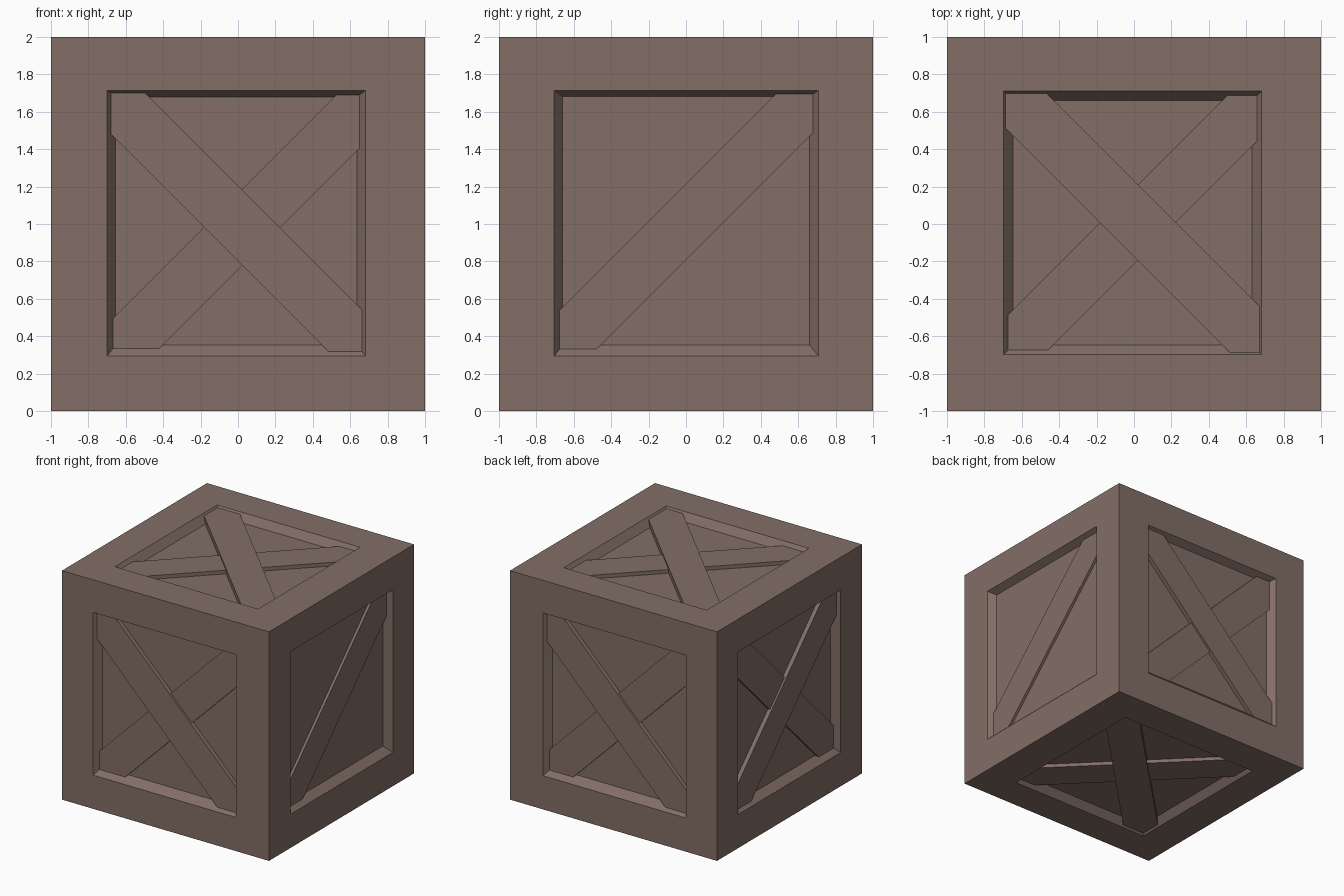
import bpy, bmesh
from mathutils import Vector

if "Cube" in bpy.data.objects:
    bpy.data.objects.remove(bpy.data.objects["Cube"])

DEPTH = 0.063  # depth of the recessed panels

wood = bpy.data.materials.new("weathered brown wood")
wood.diffuse_color = (0.223, 0.156, 0.133, 1)
wood.use_nodes = True
wood.node_tree.nodes["Principled BSDF"].inputs["Base Color"].default_value = wood.diffuse_color


def add_object(name, bm):
    mesh = bpy.data.meshes.new(name)
    bm.to_mesh(mesh)
    bm.free()
    mesh.materials.append(wood)
    obj = bpy.data.objects.new(name, mesh)
    bpy.context.collection.objects.link(obj)


def make_placer(u, v):
    """Map face coordinates (u, v, depth) to the crate, centred at z = 1."""
    u, v = Vector(u), Vector(v)
    n = u.cross(v)
    return lambda a, b, d: Vector((0, 0, 1)) + u * a + v * b + n * (1 - d)


def ring(bm, place, rect, d):
    x0, y0, x1, y1 = rect
    return [bm.verts.new(place(a, b, d))
            for a, b in ((x0, y0), (x1, y0), (x1, y1), (x0, y1))]


def add_side(bm, place, hole, floor):
    """Flat frame, sloped recess walls and recessed panel."""
    outer = ring(bm, place, (-1, -1, 1, 1), 0)
    lip = ring(bm, place, hole, 0)
    base = ring(bm, place, floor, DEPTH)
    for r, s in ((outer, lip), (lip, base)):
        for i in range(4):
            j = (i + 1) % 4
            bm.faces.new((r[i], r[j], s[j], s[i]))
    bm.faces.new(base)


def add_brace(name, place, hole, floor, slope, low, high, d):
    """Diagonal plank covering low < v - slope*u < high, trimmed at the walls."""
    bm = bmesh.new()
    section = [(low, DEPTH), (low, d), (high, d), (high, DEPTH)]
    ends = [[bm.verts.new((a, slope * a + c, k)) for c, k in section]
            for a in (-1.2, 1.2)]
    for i in range(3):
        bm.faces.new((ends[0][i], ends[1][i], ends[1][i + 1], ends[0][i + 1]))
    for i in range(4):
        axis, side = i % 2, (-1 if i < 2 else 1)
        point, normal = [0, 0, 0], [0, 0, 0]
        point[axis] = hole[i]
        normal[axis] = side
        normal[2] = abs(hole[i] - floor[i]) / DEPTH
        bmesh.ops.bisect_plane(bm, geom=bm.verts[:] + bm.edges[:] + bm.faces[:],
                               plane_co=point, plane_no=normal, clear_outer=True)
    for vert in bm.verts:
        vert.co = place(*vert.co)
    # point every face out of the crate or away from the plank's middle
    middle = sum((w.co for w in bm.verts), Vector()) / len(bm.verts)
    for f in bm.faces:
        f.normal_update()
        if f.normal.dot(f.calc_center_median() - middle) < 0:
            f.normal_flip()
    add_object(name, bm)


# openings and recessed panel rectangles: u min, v min, u max, v max
FRONT = (-0.70, -0.706, 0.682, 0.715), (-0.654, -0.647, 0.636, 0.68)
BACK = (-0.682, -0.706, 0.70, 0.715), (-0.636, -0.647, 0.654, 0.68)
RIGHT = (-0.705, -0.706, 0.708, 0.715), (-0.659, -0.647, 0.661, 0.682)
LEFT = (-0.708, -0.706, 0.705, 0.715), (-0.661, -0.647, 0.659, 0.682)
TOP = (-0.699, -0.699, 0.682, 0.711), (-0.648, -0.648, 0.631, 0.66)

X, Y, Z = (1, 0, 0), (0, 1, 0), (0, 0, 1)
NX, NY = (-1, 0, 0), (0, -1, 0)
# side: axes, rectangles, braces as (slope, low edge, high edge, depth)
cross = [(-1, -0.20, 0.205, 0.027), (1, -0.245, 0.165, 0.044)]
flat_cross = [(-1, -0.175, 0.23, 0.015), (1, -0.215, 0.188, 0.031)]
sides = {
    "front": (X, Z, FRONT, cross),
    "back": (NX, Z, BACK, cross),
    "right": (Y, Z, RIGHT, [(1, -0.19, 0.215, 0.04)]),
    "left": (NY, Z, LEFT, [(1, -0.19, 0.215, 0.027), (-1, -0.20, 0.205, 0.044)]),
    "top": (X, Y, TOP, flat_cross),
    "bottom": (X, NY, TOP, flat_cross),
}

# crate body with a recess in every side, plus its diagonal planks
body = bmesh.new()
for side, (u, v, (hole, floor), braces) in sides.items():
    place = make_placer(u, v)
    add_side(body, place, hole, floor)
    for i, (slope, low, high, d) in enumerate(braces):
        add_brace(f"{side}_brace_{i + 1}", place, hole, floor, slope, low, high, d)
bmesh.ops.remove_doubles(body, verts=body.verts[:], dist=1e-4)
bmesh.ops.recalc_face_normals(body, faces=body.faces[:])
add_object("crate_body", body)
